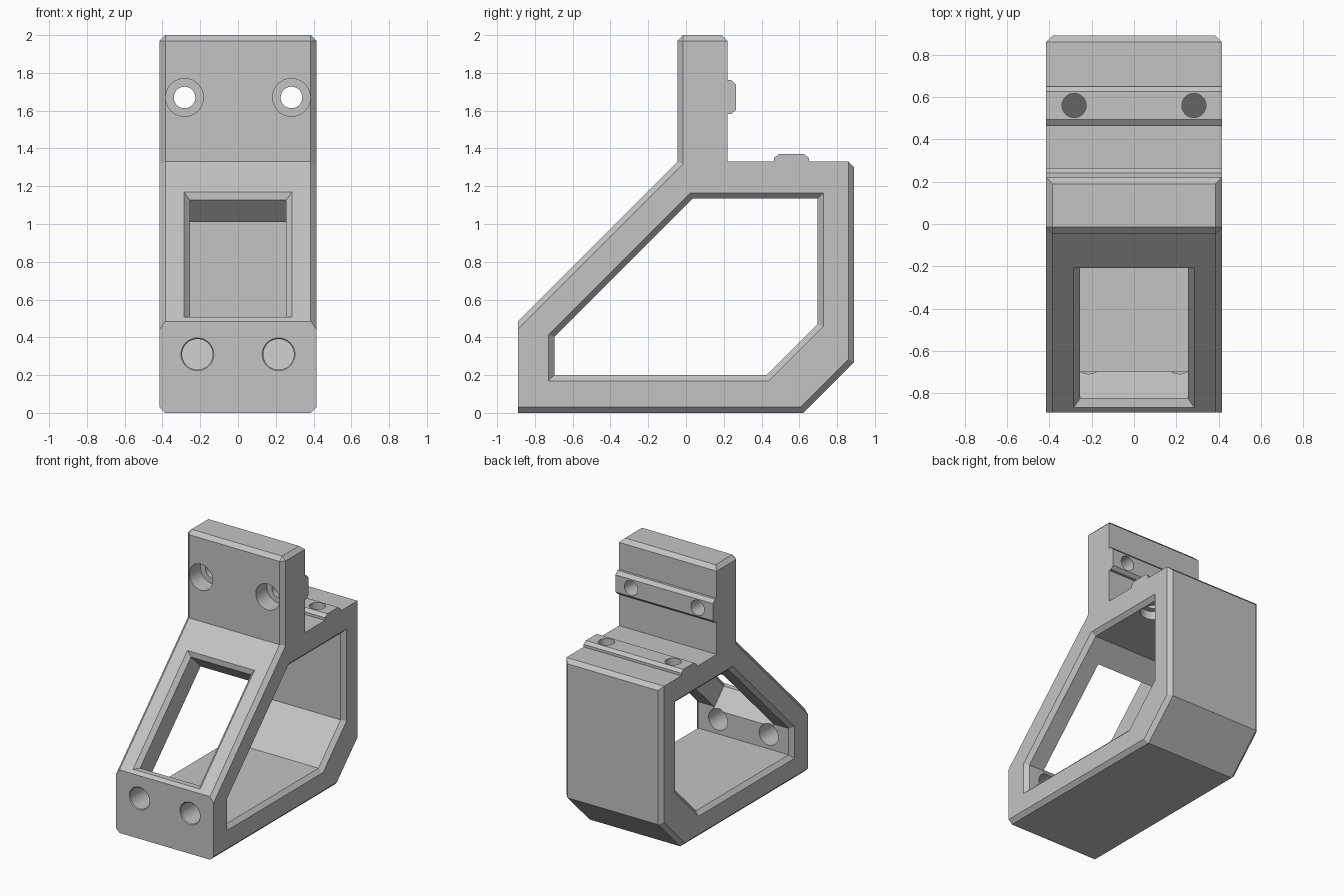
import bpy, bmesh, math
from mathutils import Vector

cube = bpy.data.objects.get("Cube")
if cube:
    bpy.data.objects.remove(cube, do_unlink=True)

W, C = 0.415, 0.03          # half width, chamfer size

grey = bpy.data.materials.new("plain_grey")
grey.use_nodes = True
grey.diffuse_color = (0.55, 0.55, 0.55, 1)
grey.node_tree.nodes["Principled BSDF"].inputs["Base Color"].default_value = grey.diffuse_color


def make_object(name, bm):
    bmesh.ops.recalc_face_normals(bm, faces=bm.faces)
    mesh = bpy.data.meshes.new(name)
    bm.to_mesh(mesh)
    bm.free()
    mesh.materials.append(grey)
    obj = bpy.data.objects.new(name, mesh)
    bpy.context.collection.objects.link(obj)
    return obj


def loft(loops):
    """Closed solid through matching loops of points."""
    bm = bmesh.new()
    rings = [[bm.verts.new(p) for p in loop] for loop in loops]
    n = len(rings[0])
    for a, b in zip(rings, rings[1:]):
        for i in range(n):
            j = (i + 1) % n
            bm.faces.new((a[i], a[j], b[j], b[i]))
    bm.faces.new(rings[0])
    bm.faces.new(rings[-1])
    return bm, rings


def round_cutter(name, x, centre, axis, steps):
    """Turned cutter along y or z; steps are (position, radius)."""
    loops = []
    for pos, r in steps:
        loop = []
        for k in range(48):
            a = 2 * math.pi * k / 48
            dx, d = r * math.cos(a), r * math.sin(a)
            loop.append((x + dx, pos, centre + d) if axis == "y" else (x + dx, centre + d, pos))
        loops.append(loop)
    return make_object(name, loft(loops)[0])


# Bracket body: side profile with both ribs, extruded across the width
profile = [(-0.89, 0), (0.62, 0), (0.89, 0.27), (0.89, 1.33),
           (0.65, 1.33), (0.65, 1.35), (0.625, 1.37), (0.493, 1.37), (0.465, 1.35), (0.465, 1.33),
           (0.22, 1.33), (0.22, 1.582), (0.24, 1.582), (0.264, 1.605), (0.264, 1.737),
           (0.24, 1.762), (0.22, 1.762), (0.22, 2), (-0.045, 2), (-0.045, 1.33), (-0.89, 0.485)]
bm, (left, right) = loft([[(x, y, z) for y, z in profile] for x in (-W, W)])

# Chamfer the outer rims and the top edges
rim_starts = [0, 1, 2, 17, 18, 19]
cross = [3, 17, 18]
edges = [bm.edges.get((ring[i], ring[i + 1])) for ring in (left, right) for i in rim_starts]
edges += [bm.edges.get((left[i], right[i])) for i in cross]
bmesh.ops.recalc_face_normals(bm, faces=bm.faces)
bmesh.ops.bevel(bm, geom=edges, offset=C, offset_type="OFFSET", segments=1,
                affect="EDGES", clamp_overlap=False)
body = make_object("bracket_body", bm)

cutters = []

# Side-to-side opening with chamfered mouths
mouth = [(-0.727, 0.17), (0.44, 0.17), (0.727, 0.457), (0.727, 1.165), (0.024, 1.165), (-0.727, 0.414)]
inner = [(-0.697, 0.2), (0.428, 0.2), (0.697, 0.469), (0.697, 1.135), (0.035, 1.135), (-0.697, 0.403)]
stations = [(-0.5, mouth), (-W, mouth), (C - W, inner), (W - C, inner), (W, mouth), (0.5, mouth)]
cutters.append(make_object("side_opening_cutter",
                           loft([[(x, y, z) for y, z in shape] for x, shape in stations])[0]))

# Window through the sloped wall, square to the slope
along = Vector((0, 1, 1)).normalized()
out = Vector((0, -1, 1)).normalized()
centre = Vector((0, -0.537, 0.838))
loops = []
for depth, hx, hu in ((0.1, 0.285, 0.467), (0, 0.285, 0.467), (-C, 0.255, 0.437), (-0.25, 0.255, 0.437)):
    loops.append([centre + Vector((sx * hx, 0, 0)) + along * su * hu + out * depth
                  for sx, su in ((-1, -1), (1, -1), (1, 1), (-1, 1))])
cutters.append(make_object("window_cutter", loft(loops)[0]))

# Mirrored pairs of holes
for side, s in (("left", 1), ("right", -1)):
    cutters.append(round_cutter(side + "_front_hole", s * 0.215, 0.31, "y",
                                [(-1, 0.087), (-0.89, 0.087), (-0.884, 0.081), (-0.6, 0.081)]))
    cutters.append(round_cutter(side + "_post_hole", s * 0.283, 1.67, "y",
                                [(-0.2, 0.1), (0.09, 0.1), (0.09, 0.057), (0.4, 0.057)]))
    cutters.append(round_cutter(side + "_ledge_hole", s * 0.283, 0.56, "z",
                                [(1.05, 0.1), (1.2, 0.1), (1.2, 0.057), (1.5, 0.057)]))

# Cut everything out and bake the result
for cutter in cutters:
    cutter.hide_render = True
    mod = body.modifiers.new(cutter.name, "BOOLEAN")
    mod.operation = "DIFFERENCE"
    mod.solver = "EXACT"
    mod.object = cutter
bpy.context.view_layer.update()
graph = bpy.context.evaluated_depsgraph_get()
result = bpy.data.meshes.new_from_object(body.evaluated_get(graph))
body.modifiers.clear()
body.data = result
for cutter in cutters:
    bpy.data.objects.remove(cutter, do_unlink=True)

# One material, smooth holes with sharp edges
body.data.materials.clear()
body.data.materials.append(grey)
for poly in body.data.polygons:
    poly.material_index = 0
bpy.ops.object.select_all(action="DESELECT")
body.select_set(True)
bpy.context.view_layer.objects.active = body
bpy.ops.object.shade_smooth_by_angle(angle=math.radians(30))
